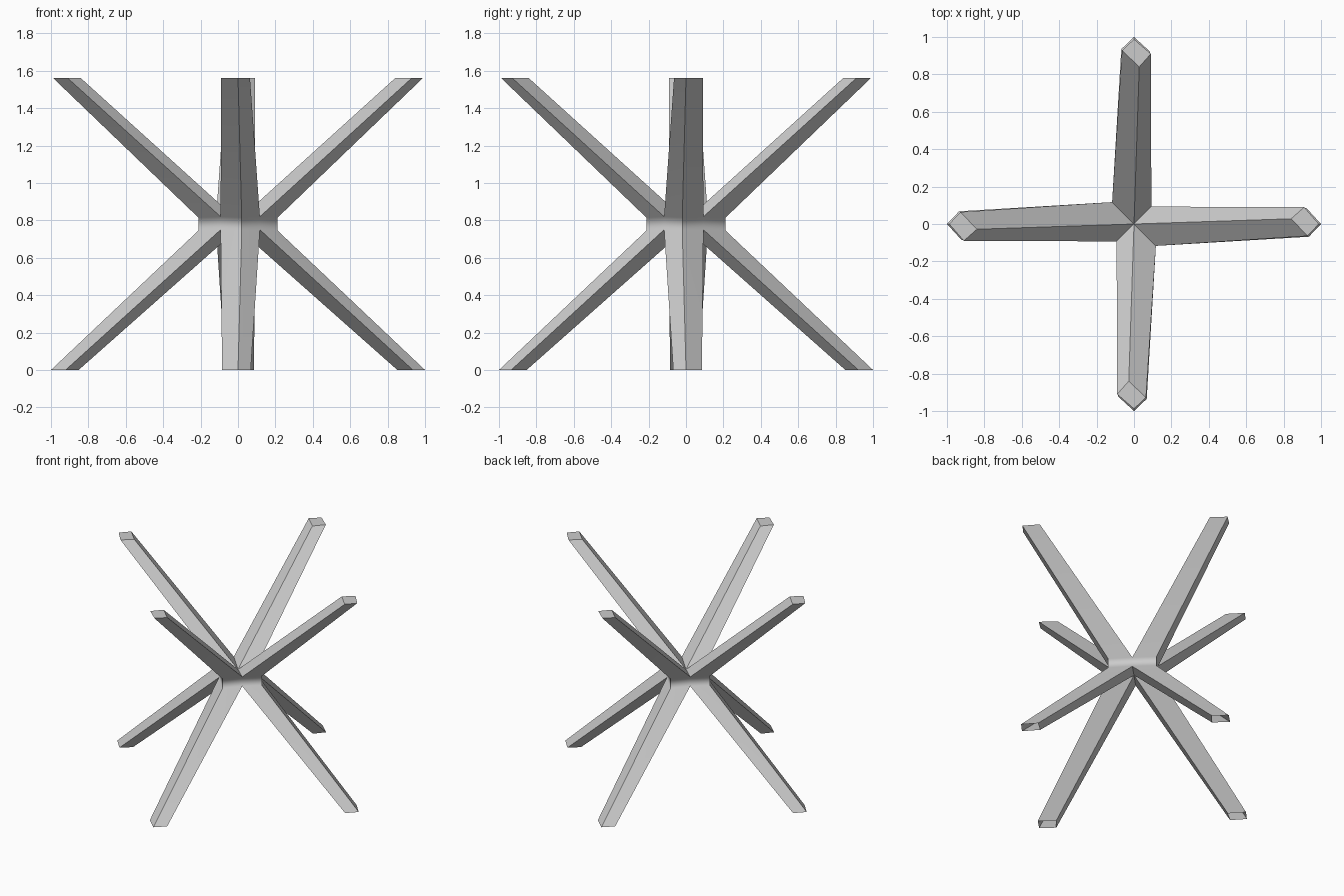
import bpy, bmesh, math

if "Cube" in bpy.data.objects:
    bpy.data.objects.remove(bpy.data.objects["Cube"])

# Diagonal symmetries that turn the +x leg into all four legs
SYMMETRIES = [
    lambda x, y: (x, y),
    lambda x, y: (y, x),
    lambda x, y: (-y, -x),
    lambda x, y: (-x, -y),
]

# Plan outline of the +x leg: outer ridge, left side, inner ridge, right side
WAIST = [(0.212, -0.02), (0.093, 0.093), (0.0, 0.0), (0.117, -0.117)]
TOP_END = [(0.988, 0.0), (0.91, 0.09), (0.84, 0.028), (0.928, -0.064)]
FOOT_END = [(1.0, 0.0), (0.922, 0.085), (0.852, 0.025), (0.935, -0.068)]

bm = bmesh.new()


def ring(points, heights, sym):
    return [bm.verts.new((*sym(*p), h)) for p, h in zip(points, heights)]


def walls(a, b):
    for i in range(4):
        j = (i + 1) % 4
        bm.faces.new((a[i], a[j], b[j], b[i]))


for sym in SYMMETRIES:
    upper = ring(WAIST, (0.815, 0.82, 0.80, 0.82), sym)
    lower = ring(WAIST, (0.745, 0.75, 0.755, 0.75), sym)
    top = ring(TOP_END, [1.56] * 4, sym)
    foot = ring(FOOT_END, [0.0] * 4, sym)
    walls(upper, top)       # raised arm
    walls(lower, foot)      # leg, open underneath
    bm.faces.new(top)       # flat arm end
    for i, j in ((3, 0), (0, 1)):   # short upright waist between arm and leg
        bm.faces.new((upper[i], upper[j], lower[j], lower[i]))

bmesh.ops.remove_doubles(bm, verts=bm.verts, dist=0.0005)
bmesh.ops.recalc_face_normals(bm, faces=bm.faces)

mesh = bpy.data.meshes.new("crossed_leg_base")
bm.to_mesh(mesh)
bm.free()
base = bpy.data.objects.new("crossed_leg_base", mesh)
bpy.context.collection.objects.link(base)

# Soft shading at the waist only, flat legs with crisp ridges
bpy.context.view_layer.objects.active = base
base.select_set(True)
bpy.ops.object.shade_smooth_by_angle(angle=math.radians(45))
weighted = base.modifiers.new("flat_legs", 'WEIGHTED_NORMAL')
weighted.keep_sharp = True
